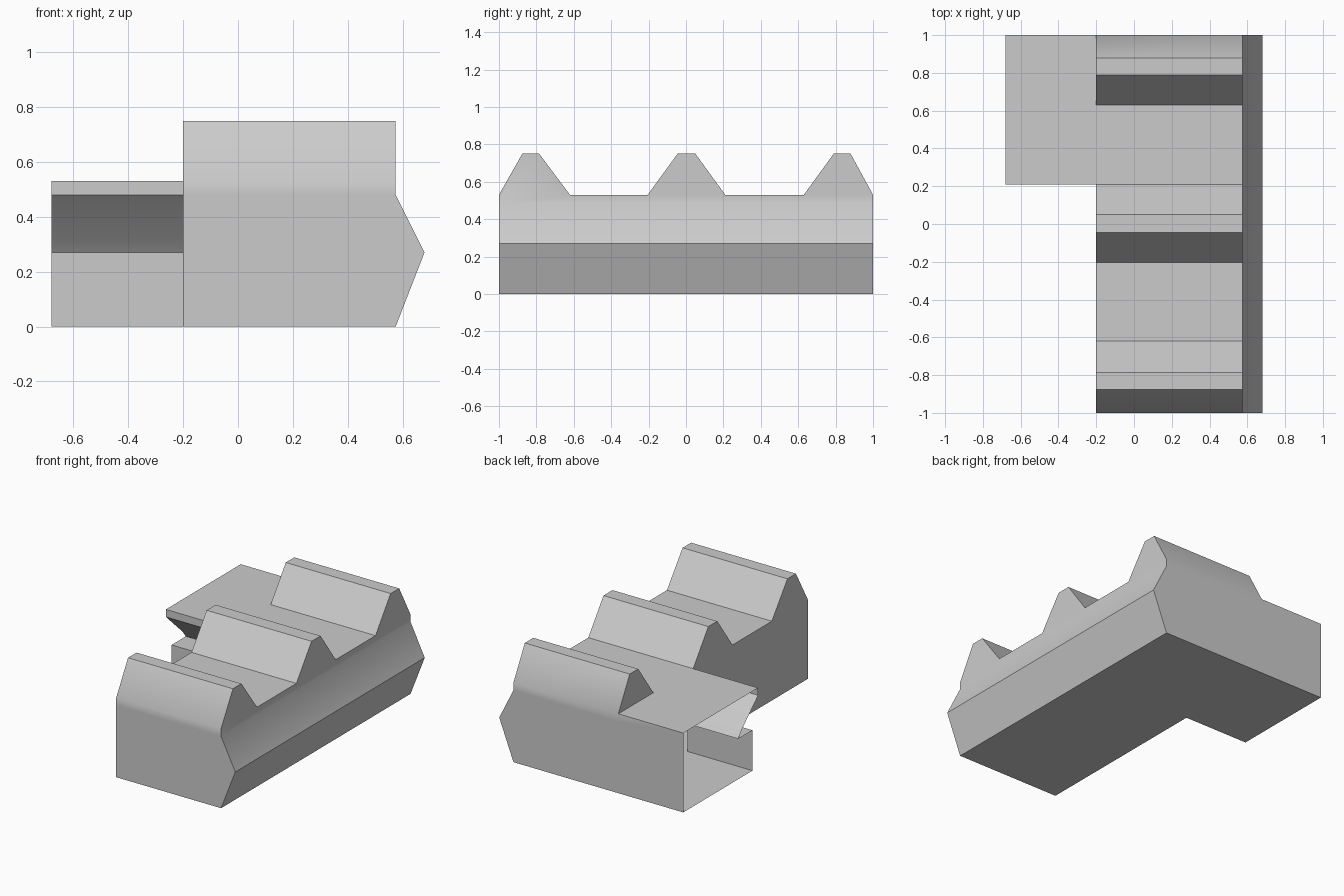
import bpy, bmesh, math

cube = bpy.data.objects.get("Cube")
if cube:
    bpy.data.objects.remove(cube, do_unlink=True)

# Key planes: arm end, inner wall, outer wall, tip of the outer slope
END, INNER, OUTER, TIP = -0.68, -0.2, 0.575, 0.68
DECK, CREST, BAND, WAIST = 0.53, 0.75, 0.48, 0.27

stone = bpy.data.materials.new("light_grey")
stone.use_nodes = True
grey = (0.6, 0.6, 0.6, 1)
stone.diffuse_color = grey
stone.node_tree.nodes["Principled BSDF"].inputs["Base Color"].default_value = grey

bm = bmesh.new()


def face(*points):
    return bm.faces.new([bm.verts.new(p) for p in points])


def at_x(x, outline):
    return [(x, y, z) for y, z in outline]


def sweep(outline, x0, x1):
    """Strip of quads along an outline in y and z, between two x planes."""
    for (ya, za), (yb, zb) in zip(outline, outline[1:]):
        face((x0, ya, za), (x1, ya, za), (x1, yb, zb), (x0, yb, zb))


# Three crests along the deck, each a foot, two top corners and a foot
crests = [[(a, DECK), (b, CREST), (c, CREST), (d, DECK)] for a, b, c, d in (
    (-1, -0.875, -0.785, -0.62),
    (-0.205, -0.045, 0.05, 0.21),
    (0.63, 0.79, 0.88, 1))]
skyline = sum(crests, [])

# Front outline of the arm: lower wall, ledge, recess and overhanging lip
arm_front = [(0.27, 0), (0.27, WAIST), (0.42, WAIST), (0.385, 0.315),
             (0.21, BAND), (0.21, DECK)]
arm_ring = arm_front + [(0.63, DECK), (1, DECK), (1, BAND), (1, 0)]

# Main wall: top, outer side and sloping outer faces
sweep(skyline, INNER, OUTER)
face(*at_x(OUTER, skyline + [(1, BAND), (-1, BAND)]))
for (xa, za), (xb, zb) in (((OUTER, BAND), (TIP, WAIST)),
                           ((TIP, WAIST), (OUTER, 0))):
    face((xa, -1, za), (xa, 1, za), (xb, 1, zb), (xb, -1, zb))

# Main wall: front and back
for y in (-1, 1):
    face((INNER, y, 0), (OUTER, y, 0), (TIP, y, WAIST),
         (OUTER, y, BAND), (INNER, y, BAND))
    sweep([(y, BAND), (y, DECK)], INNER, OUTER)

# Main wall: inner side up to the arm, end of the rear crest, and floor
face(*at_x(INNER, [(-1, 0)] + arm_front
           + list(reversed(crests[0] + crests[1][:3])) + [(-1, BAND)]))
face(*at_x(INNER, crests[2]))
face((INNER, -1, 0), (OUTER, -1, 0), (OUTER, 1, 0), (INNER, 1, 0), (INNER, 0.27, 0))

# Side arm, hollow with an open end; the cap only helps orient the normals
sweep(arm_ring + arm_ring[:1], END, INNER)
cap = face(*at_x(END, arm_ring))

bmesh.ops.remove_doubles(bm, verts=bm.verts[:], dist=0.0005)
bmesh.ops.recalc_face_normals(bm, faces=bm.faces[:])
open_end = [f for f in bm.faces if all(v.co.x < END + 0.001 for v in f.verts)]
bmesh.ops.delete(bm, geom=open_end, context='FACES_ONLY')

mesh = bpy.data.meshes.new("corner_wall")
bm.to_mesh(mesh)
bm.free()
mesh.materials.append(stone)
wall = bpy.data.objects.new("corner_wall", mesh)
bpy.context.collection.objects.link(wall)

# Soft shading across the gentle bends only
bpy.ops.object.select_all(action='DESELECT')
wall.select_set(True)
bpy.context.view_layer.objects.active = wall
bpy.ops.object.shade_smooth_by_angle(angle=math.radians(35))
